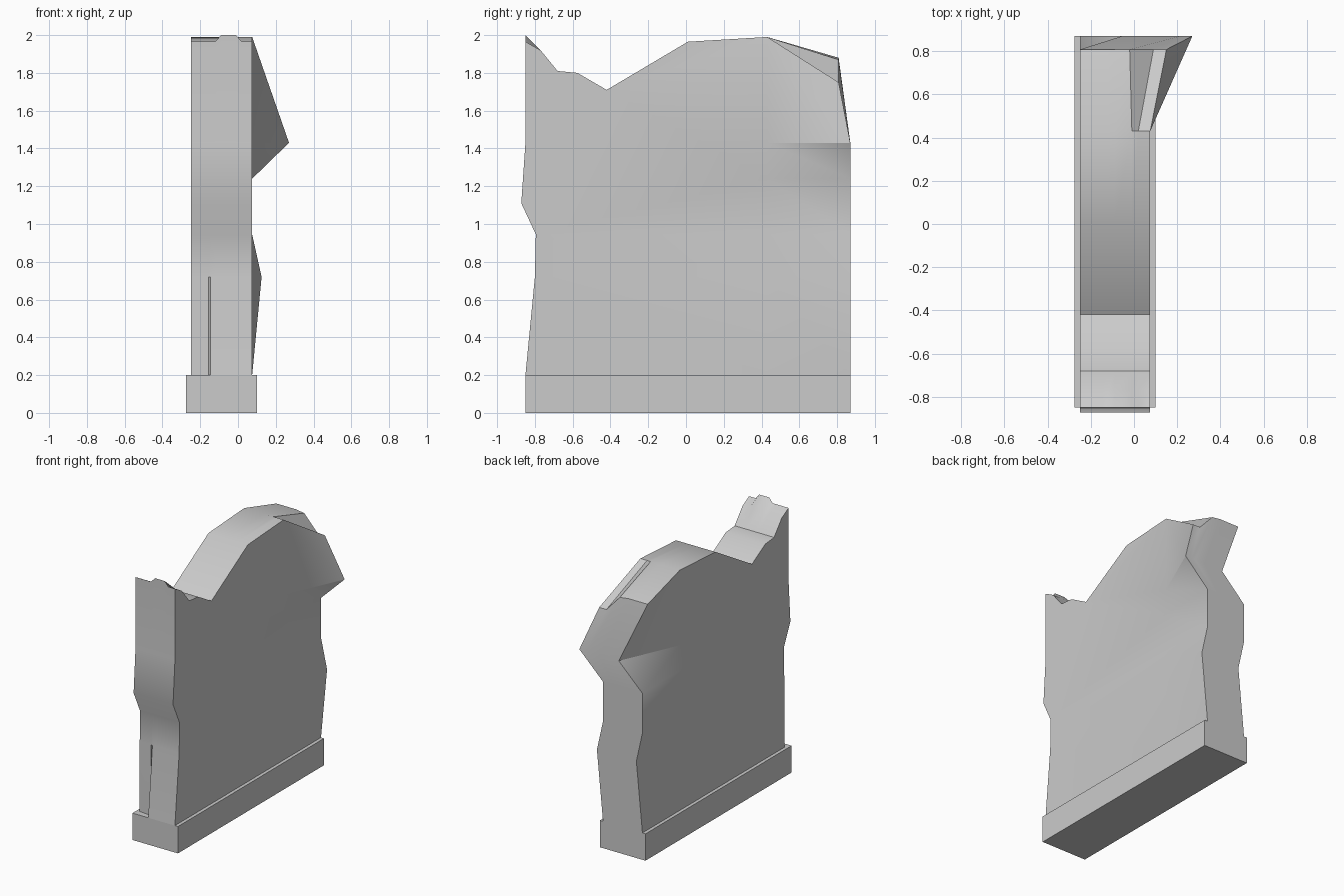
import bpy, bmesh, math

if "Cube" in bpy.data.objects:
    bpy.data.objects.remove(bpy.data.objects["Cube"])

# --- plinth ---
bpy.ops.mesh.primitive_cube_add(size=1, location=(-0.0875, 0.01, 0.1))
plinth = bpy.context.object
plinth.name = "plinth"
plinth.scale = (0.375, 1.72, 0.2)
bpy.ops.object.transform_apply(location=True, scale=True)

# --- broken wall slab: side profile lofted through slices across x ---
# slice: x, foot y at the front, front crest height, rear crest (x, z)
SLICES = [
    (-0.25, -0.80, 1.965, -0.25, 1.88),
    (-0.155, -0.81, 1.965, -0.155, 1.88),
    (-0.145, -0.85, 1.965, -0.145, 1.88),
    (-0.12, -0.85, 1.965, -0.12, 1.88),
    (-0.09, -0.85, 2.0, -0.09, 1.88),
    (-0.01, -0.85, 2.0, -0.02, 1.87),
    (0.02, -0.85, 1.965, 0.09, 1.75),
    (0.075, -0.85, 1.965, 0.15, 1.75),
]
FRONT = [(-0.80, 0.72), (-0.795, 0.945), (-0.872, 1.11), (-0.85, 1.43)]
TOP = [(-0.77, 1.92), (-0.68, 1.81), (-0.575, 1.80), (-0.42, 1.71),
       (0.01, 1.965), (0.43, 1.99)]
# rear edge: height and sideways shift of the weathered end
REAR = [(1.43, 0.195), (1.24, 0.0), (0.945, 0.0), (0.72, 0.05), (0.2, 0.0)]
COLUMN_Y = 0.43


def slice_points(x, foot, crest, rear_x, rear_z):
    pts = [(x, foot, 0.2)]
    pts += [(x, y, z) for y, z in FRONT]
    pts.append((x, -0.85, crest))
    pts += [(x, y, z) for y, z in TOP]
    pts.append((rear_x, 0.808, rear_z))
    pts += [(x + dx, 0.87, z) for z, dx in REAR]
    pts.append((x, COLUMN_Y, 0.2))
    return pts


bm = bmesh.new()
rings = [[bm.verts.new(p) for p in slice_points(*s)] for s in SLICES]
n = len(rings[0])
for a, b in zip(rings, rings[1:]):
    for i in range(n):
        j = (i + 1) % n
        bm.faces.new((a[i], a[j], b[j], b[i]))

# broad side faces: flat front part plus strips that bend to the rear end
k = len(FRONT) + 1 + len(TOP)
for ring, s in ((rings[0], SLICES[0]), (rings[-1], SLICES[-1])):
    column = [ring[k]]
    column += [bm.verts.new((s[0], COLUMN_Y, z)) for z, _ in REAR[:-1]]
    column.append(ring[-1])
    bm.faces.new(ring[:k + 1] + column[1:])
    rear = ring[k + 1:-1]
    for i in range(len(REAR)):
        bm.faces.new((column[i], rear[i], rear[i + 1], column[i + 1]))

bmesh.ops.recalc_face_normals(bm, faces=bm.faces)
mesh = bpy.data.meshes.new("wall_slab")
bm.to_mesh(mesh)
bm.free()
wall = bpy.data.objects.new("wall_slab", mesh)
bpy.context.collection.objects.link(wall)

bpy.ops.object.select_all(action='DESELECT')
wall.select_set(True)
bpy.context.view_layer.objects.active = wall
bpy.ops.object.shade_smooth_by_angle(angle=math.radians(30))
